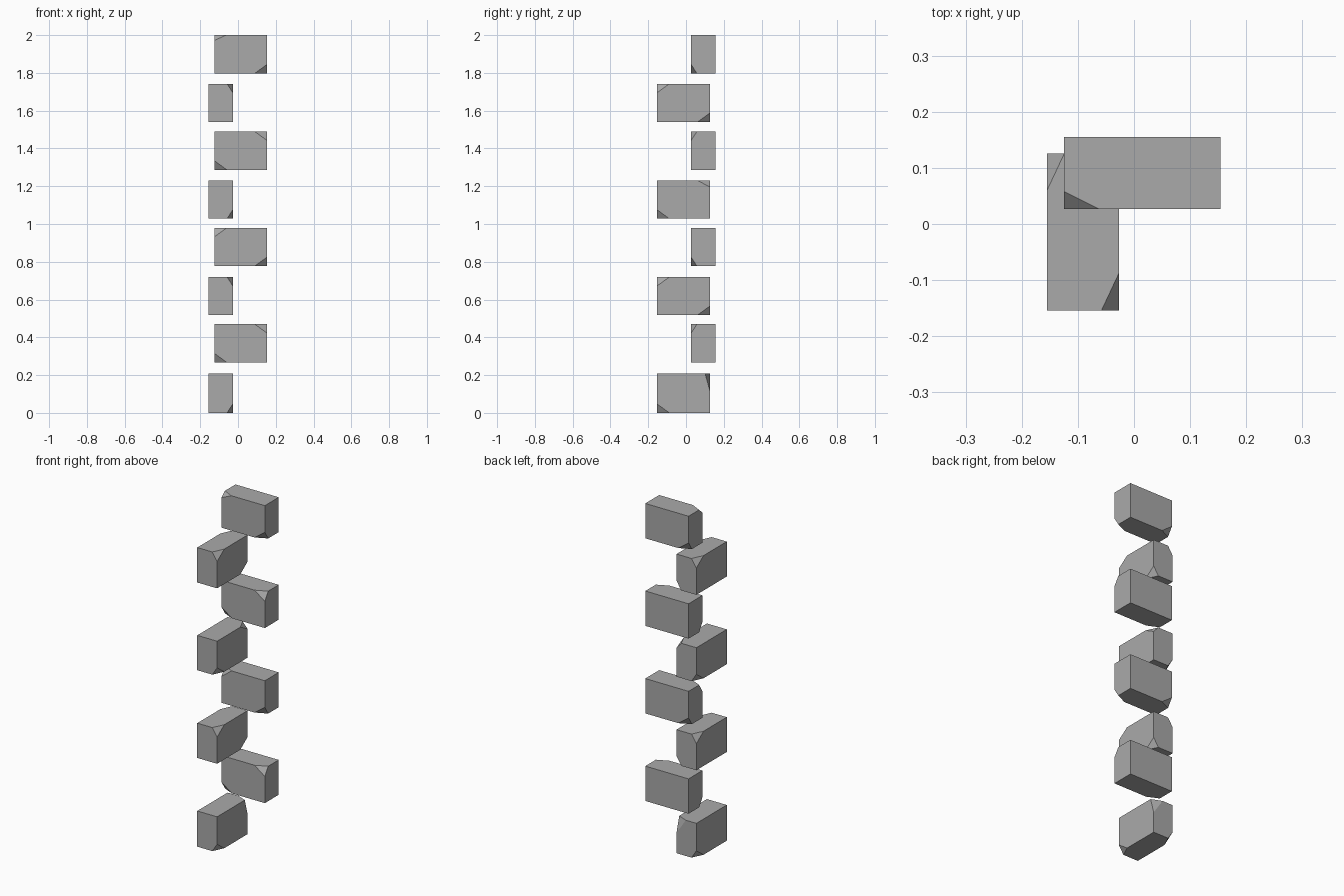
import bpy, bmesh
from mathutils import Vector

if "Cube" in bpy.data.objects:
    bpy.data.objects.remove(bpy.data.objects["Cube"])

grey = bpy.data.materials.new("stone grey")
grey.diffuse_color = (0.40, 0.40, 0.40, 1)
grey.use_nodes = True
grey.node_tree.nodes["Principled BSDF"].inputs["Base Color"].default_value = grey.diffuse_color


def block(name, lo, hi, cuts):
    """Box from lo to hi; cuts = list of (corner signs, cut lengths along x, y, z)."""
    lo, hi = Vector(lo), Vector(hi)
    bm = bmesh.new()
    bmesh.ops.create_cube(bm, size=1)
    for v in bm.verts:
        v.co = Vector([(lo[i] + hi[i]) / 2 + v.co[i] * (hi[i] - lo[i]) for i in range(3)])
    for signs, size in cuts:
        corner = Vector([hi[i] if signs[i] > 0 else lo[i] for i in range(3)])
        normal = Vector([signs[i] / size[i] for i in range(3)]).normalized()
        point = corner - Vector((signs[0] * size[0], 0, 0))
        bmesh.ops.bisect_plane(bm, geom=bm.verts[:] + bm.edges[:] + bm.faces[:],
                               plane_co=point, plane_no=normal, clear_outer=True)
        rim = [e for e in bm.edges if e.is_boundary]
        bmesh.ops.holes_fill(bm, edges=rim, sides=0)
    bmesh.ops.recalc_face_normals(bm, faces=bm.faces[:])
    mesh = bpy.data.meshes.new(name)
    bm.to_mesh(mesh)
    bm.free()
    mesh.materials.append(grey)
    obj = bpy.data.objects.new(name, mesh)
    bpy.context.collection.objects.link(obj)


A_CUT = (0.031, 0.066, 0.048)   # chip on blocks lying along y
B_CUT = (0.066, 0.031, 0.048)   # chip on blocks lying along x

for k in range(4):
    odd = k % 2
    # side blocks, long in y
    z = 0.006 + 0.511 * k if k else 0.0
    top = 0.208 + 0.5115 * k
    if odd:
        cuts = [((1, -1, 1), A_CUT), ((1, 1, -1), A_CUT), ((-1, 1, 1), A_CUT)]
    else:
        back = (0.06, 0.025, 0.09) if k == 0 else (0.031, 0.066, 0.035)
        cuts = [((1, -1, -1), A_CUT), ((-1, 1, -1), A_CUT), ((1, 1, 1), back)]
    block(f"side_block_{k + 1}", (-0.155, -0.154, z), (-0.027, 0.126, top), cuts)

    # back blocks, long in x
    top = 0.470 + 0.51 * k
    if odd:
        chip = (0.062, 0.031, 0.028) if k == 3 else B_CUT
        cuts = [((-1, -1, 1), chip), ((1, -1, -1), B_CUT), ((-1, 1, -1), B_CUT)]
    else:
        cuts = [((1, -1, 1), B_CUT), ((-1, -1, -1), B_CUT)]
    block(f"back_block_{k + 1}", (-0.125, 0.027, top - 0.203), (0.154, 0.155, top), cuts)
